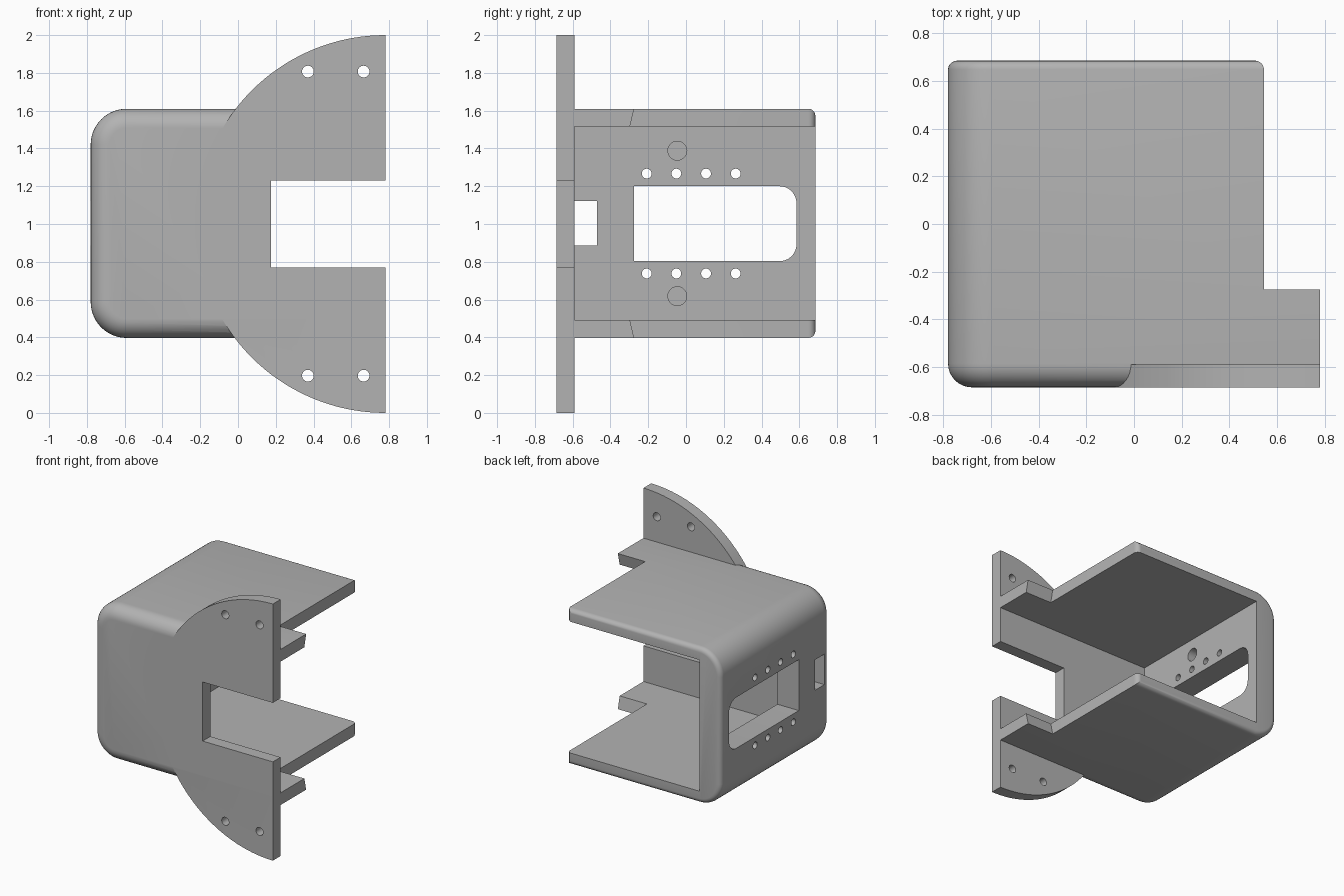
import bpy, bmesh, math
from mathutils import Vector

if "Cube" in bpy.data.objects:
    bpy.data.objects.remove(bpy.data.objects["Cube"])

grey = bpy.data.materials.new("plain grey")
grey.diffuse_color = (0.45, 0.45, 0.45, 1)
grey.use_nodes = True
grey.node_tree.nodes["Principled BSDF"].inputs["Base Color"].default_value = grey.diffuse_color


def finish(name, bm):
    bmesh.ops.recalc_face_normals(bm, faces=bm.faces)
    me = bpy.data.meshes.new(name)
    bm.to_mesh(me)
    bm.free()
    me.materials.append(grey)
    ob = bpy.data.objects.new(name, me)
    bpy.context.collection.objects.link(ob)
    return ob


def prism(name, pts, axis, lo, hi):
    """Extrude a 2D outline along axis 'x' (pts are y, z), 'y' (x, z) or 'z' (x, y)."""
    place = {'x': lambda a, b, t: (t, a, b),
             'y': lambda a, b, t: (a, t, b),
             'z': lambda a, b, t: (a, b, t)}[axis]
    bm = bmesh.new()
    face = bm.faces.new([bm.verts.new(place(a, b, lo)) for a, b in pts])
    ext = bmesh.ops.extrude_face_region(bm, geom=[face])
    shift = Vector(place(0, 0, hi - lo))
    bmesh.ops.translate(bm, vec=shift,
                        verts=[v for v in ext['geom'] if isinstance(v, bmesh.types.BMVert)])
    return finish(name, bm)


def rect(a0, a1, b0, b1):
    return [(a0, b0), (a1, b0), (a1, b1), (a0, b1)]


def arc(ca, cb, r, start, end, n):
    return [(ca + r * math.cos(math.radians(start + (end - start) * i / n)),
             cb + r * math.sin(math.radians(start + (end - start) * i / n)))
            for i in range(n + 1)]


def circle(a, b, r, n=32):
    return arc(a, b, r, 0, 360 - 360 / n, n - 1)


def combine(target, other, operation='DIFFERENCE'):
    mod = target.modifiers.new("shape", 'BOOLEAN')
    mod.operation, mod.solver, mod.object = operation, 'EXACT', other
    bpy.context.view_layer.objects.active = target
    bpy.ops.object.modifier_apply(modifier=mod.name)
    bpy.data.objects.remove(other)


# Rounded outer block, left long on the right so it can be trimmed square
LEFT, RIGHT, Y, Z0, Z1 = -0.78, 1.2, 0.685, 0.397, 1.61
bm = bmesh.new()
bmesh.ops.create_cube(bm, size=1)
for v in bm.verts:
    v.co = (LEFT if v.co.x < 0 else RIGHT, math.copysign(Y, v.co.y), Z0 if v.co.z < 0 else Z1)


def round_edges(test, radius, segments):
    edges = [e for e in bm.edges if test(e.verts[0].co, e.verts[1].co)]
    bmesh.ops.bevel(bm, geom=edges, offset=radius, offset_type='OFFSET',
                    segments=segments, profile=0.5, affect='EDGES')


round_edges(lambda a, b: a.x < -0.7 and b.x < -0.7 and abs(a.y - b.y) > 1, 0.19, 14)
round_edges(lambda a, b: max(a.y, b.y) < -Y + 0.001 and min(a.x, b.x) < 1.1, 0.1, 8)
round_edges(lambda a, b: min(a.y, b.y) > Y - 0.001 and min(a.x, b.x) < 1.1, 0.037, 5)
bracket = finish("bracket", bm)

# Hollow inside, open to the back and right
combine(bracket, prism("cavity", rect(-0.595, 2, -0.59, 2), 'z', 0.492, 1.515))

# Shorten the shelves behind a slanted step, then trim the right side
step = [(2, 0.302), (-0.253, 0.302), (-0.297, 0.492), (-0.297, 1.515), (-0.253, 1.705), (2, 1.705)]
combine(bracket, prism("step_cutter", step, 'x', 0.545, 2))
combine(bracket, prism("trim_cutter", rect(0.78, 2, -1, 1), 'z', -1, 3))

# Rounded rear right corner of the shelves
corner = [(0.6, 0.75)] + [(0.5, 0.75), (0.508, 0.685)] + arc(0.508, 0.648, 0.037, 80, 0, 5) + [(0.6, 0.648)]
combine(bracket, prism("corner_cutter", corner, 'z', 0, 2))

# Half-disc mounting flange
flange = prism("flange", arc(0.78, 1, 1, 90, 270, 72), 'y', -Y, -0.59)
combine(bracket, flange, 'UNION')

# Slot and mounting holes in the flange
combine(bracket, prism("slot_cutter", rect(0.175, 2, 0.77, 1.23), 'y', -1, -0.5))
for x in (0.37, 0.665):
    for z in (0.197, 1.807):
        combine(bracket, prism("mount_hole", circle(x, z, 0.031), 'y', -1, -0.4))

# Side wall: window rounded at the rear, cable opening, screw holes, blind sockets
window = ([(-0.275, 0.803), (0.495, 0.803)] + arc(0.495, 0.893, 0.09, -80, 0, 8)
          + arc(0.495, 1.11, 0.09, 0, 90, 9) + [(-0.275, 1.20)])
combine(bracket, prism("window_cutter", window, 'x', -1, -0.4))
combine(bracket, prism("cable_opening", rect(-0.59, -0.472, 0.885, 1.122), 'x', -1, -0.4))
for z, socket_z in ((0.738, 0.618), (1.267, 1.388)):
    for i in range(4):
        combine(bracket, prism("screw_hole", circle(-0.208 + 0.157 * i, z, 0.026, 24), 'x', -1, -0.4))
    combine(bracket, prism("socket", circle(-0.046, socket_z, 0.05), 'x', -0.69, -0.4))

# Smooth the rounded edges, keep the corners crisp
bpy.ops.object.select_all(action='DESELECT')
bracket.select_set(True)
bpy.context.view_layer.objects.active = bracket
bpy.ops.object.shade_smooth_by_angle(angle=math.radians(30))
